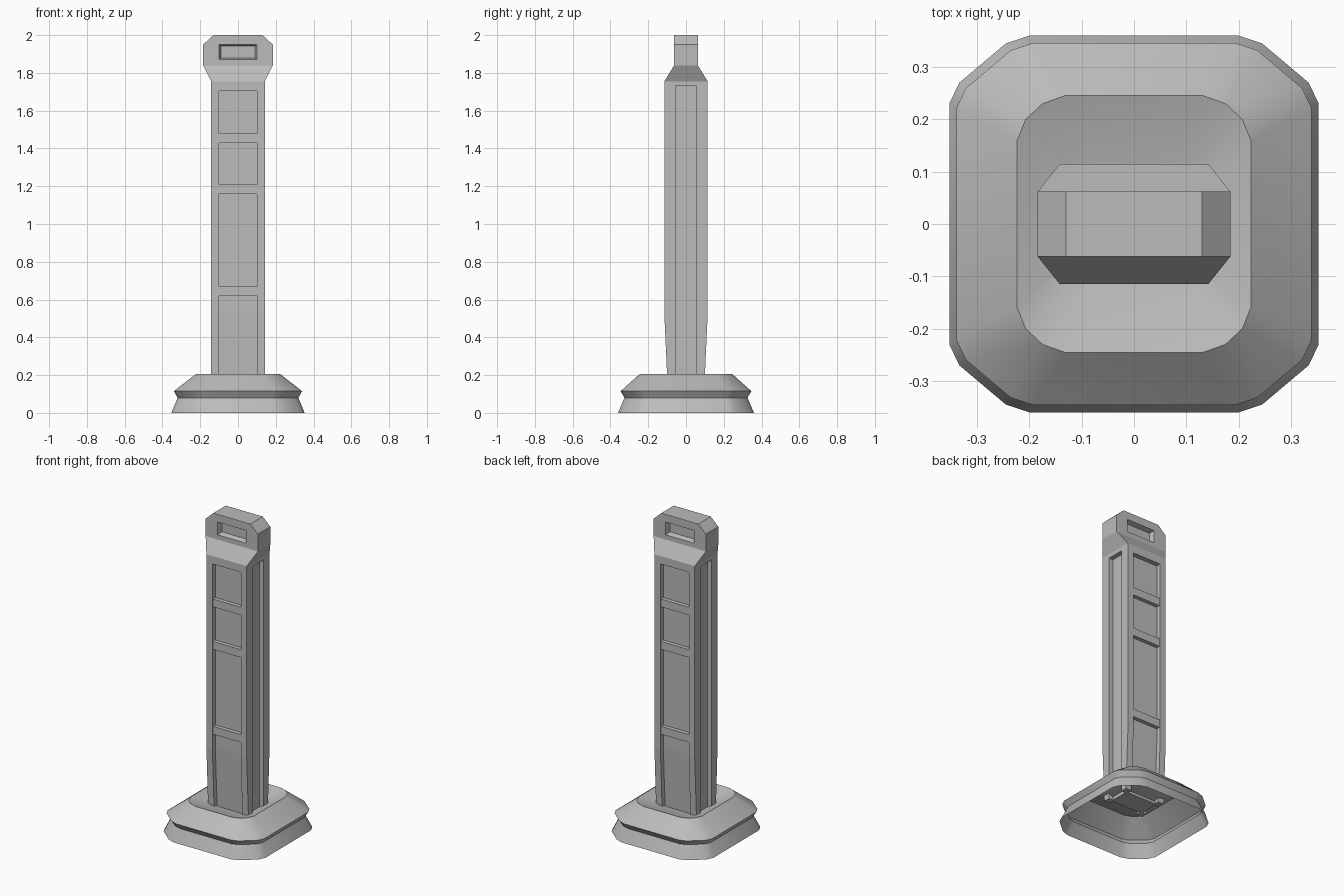
import bpy
import bmesh
import math

if "Cube" in bpy.data.objects:
    bpy.data.objects.remove(bpy.data.objects["Cube"], do_unlink=True)

GREY = (0.5, 0.5, 0.5, 1.0)
grey = bpy.data.materials.new("plain_grey")
grey.use_nodes = True
grey.diffuse_color = GREY
grey.node_tree.nodes["Principled BSDF"].inputs["Base Color"].default_value = GREY


def loft(name, rings, start=True, end=True):
    """Join equal-sized point rings with faces, optionally capping the ends."""
    bm = bmesh.new()
    loops = [[bm.verts.new(p) for p in ring] for ring in rings]
    n = len(loops[0])
    for a, b in zip(loops, loops[1:]):
        for i in range(n):
            j = (i + 1) % n
            bm.faces.new((a[i], a[j], b[j], b[i]))
    if start:
        bm.faces.new(loops[0][::-1])
    if end:
        bm.faces.new(loops[-1])
    if start and end:
        bmesh.ops.recalc_face_normals(bm, faces=bm.faces)
    mesh = bpy.data.meshes.new(name)
    bm.to_mesh(mesh)
    bm.free()
    mesh.materials.append(grey)
    obj = bpy.data.objects.new(name, mesh)
    bpy.context.collection.objects.link(obj)
    return obj


def rect(hx, hy, z):
    return [(-hx, -hy, z), (hx, -hy, z), (hx, hy, z), (-hx, hy, z)]


def upright(hx, y, low, high):
    return [(-hx, y, low), (hx, y, low), (hx, y, high), (-hx, y, high)]


def cut(target, cutter):
    cutter.hide_render = True
    mod = target.modifiers.new("cut", 'BOOLEAN')
    mod.operation = 'DIFFERENCE'
    mod.solver = 'EXACT'
    mod.object = cutter
    bpy.context.view_layer.objects.active = target
    bpy.ops.object.modifier_apply(modifier=mod.name)
    bpy.data.objects.remove(cutter, do_unlink=True)


def rounded_ring(corner, z):
    """Mirror one corner (from the back edge to the side edge) to a full ring."""
    c = corner
    pts = [(x, y) for x, y in c[::-1]] + [(-x, y) for x, y in c]
    pts += [(-x, -y) for x, y in c[::-1]] + [(x, -y) for x, y in c]
    return [(x, y, z) for x, y in pts]


# Base: open-bottomed skirt, groove, sloping shoulder and dished top
foot = [(0.2, 0.36), (0.245, 0.345), (0.334, 0.27), (0.353, 0.23)]
waist = [(x * 0.905, y * 0.905) for x, y in foot]
shoulder = [(x * 0.962, y * 0.962) for x, y in foot]
rim = [(0.13, 0.246), (0.175, 0.23), (0.207, 0.2), (0.224, 0.158)]
dish = [(0.075, 0.065), (0.085, 0.063), (0.098, 0.056), (0.1, 0.045)]
base = loft("base", [rounded_ring(foot, 0), rounded_ring(waist, 0.08),
                     rounded_ring(shoulder, 0.115), rounded_ring(rim, 0.205),
                     rounded_ring(dish, 0.145)], start=False)
bpy.ops.object.select_all(action='DESELECT')
base.select_set(True)
bpy.context.view_layer.objects.active = base
bpy.ops.object.shade_smooth_by_angle(angle=math.radians(30))

# Column with flared, chamfered head
column = loft("column", [rect(0.142, 0.097, 0.13), rect(0.142, 0.115, 0.53),
                         rect(0.142, 0.115, 1.755), rect(0.184, 0.0625, 1.84),
                         rect(0.184, 0.0625, 1.95), rect(0.13, 0.0625, 2.0)])

DEPTH = 0.03
for s in (-1, 1):
    # Long front and back recesses that follow the taper
    profile = [(0.3, 0.05), (0.0934 - DEPTH, 0.05), (0.115 - DEPTH, 0.53),
               (0.115 - DEPTH, 1.705), (0.3, 1.705)]
    cut(column, loft("recess_cutter",
                     [[(x, s * y, z) for y, z in profile] for x in (-0.1, 0.1)]))
    # Long side recesses
    inner = 0.142 - DEPTH
    cut(column, loft("side_cutter",
                     [[(s * x, y, z) for x, y in
                       ((inner, -0.056), (0.3, -0.056), (0.3, 0.056), (inner, 0.056))]
                      for z in (0.05, 1.73)]))
    # Tapered slot in the head
    cut(column, loft("slot_cutter", [upright(0.107, s * 0.085, 1.863, 1.957),
                                     upright(0.09, s * 0.0325, 1.88, 1.942)]))

# Cross bars in the front and back recesses
for side, s in (("front", -1), ("back", 1)):
    for level, z in (("lower", 0.645), ("middle", 1.185), ("upper", 1.455)):
        loft(f"{side}_{level}_bar", [upright(0.1, s * 0.082, z - 0.025, z + 0.025),
                                     upright(0.1, s * 0.11, z - 0.025, z + 0.025)])
